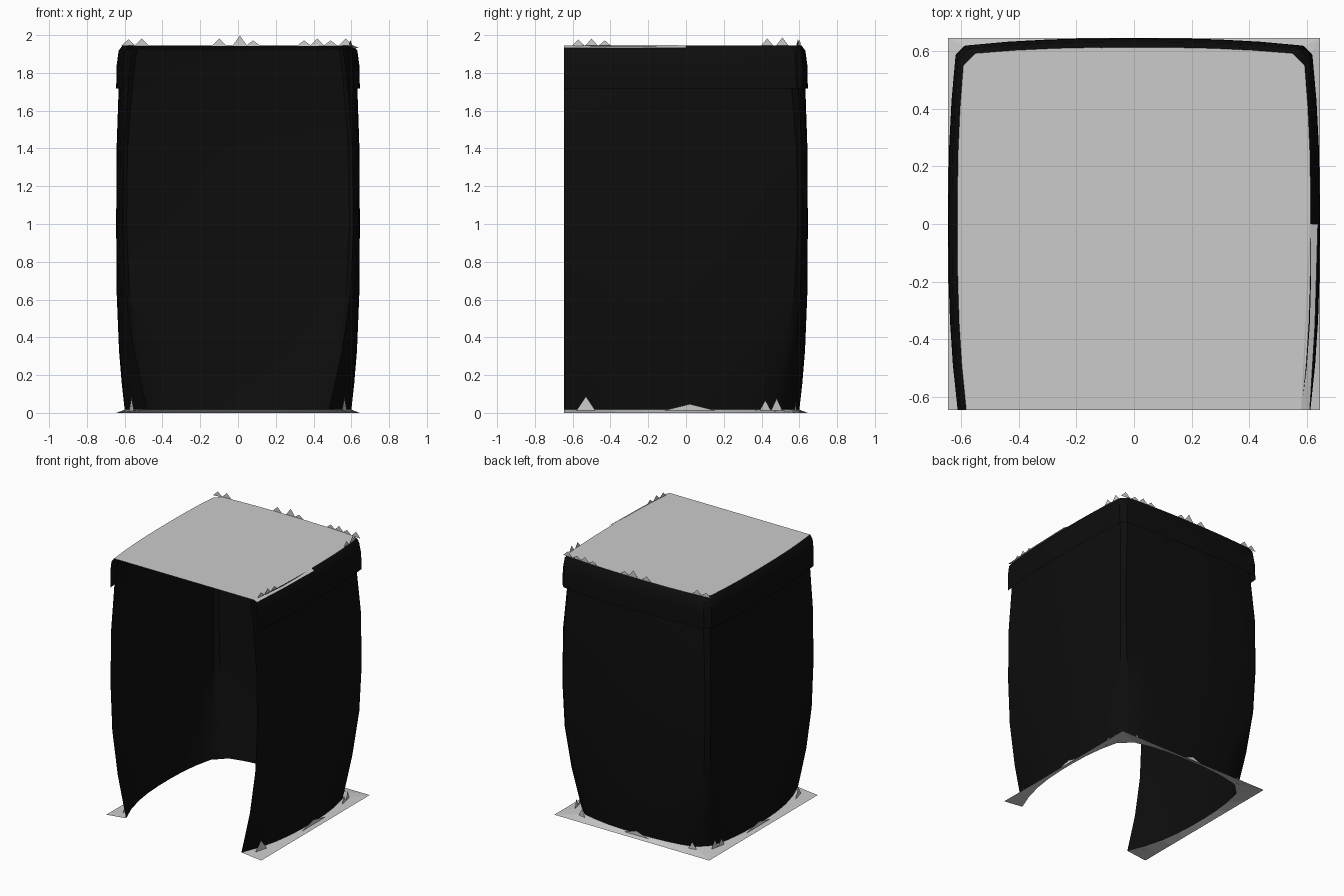
import bpy, bmesh

if "Cube" in bpy.data.objects:
    bpy.data.objects.remove(bpy.data.objects["Cube"])

H = 0.645  # half width of the square footprint
black = bpy.data.materials.new("black_cloth")
black.diffuse_color = (0.004, 0.004, 0.004, 1)
black.use_nodes = True
black.node_tree.nodes["Principled BSDF"].inputs["Base Color"].default_value = black.diffuse_color


def make_object(name, verts, faces, mat=None, smooth=False):
    mesh = bpy.data.meshes.new(name)
    bm = bmesh.new()
    vs = [bm.verts.new(v) for v in verts]
    for f in faces:
        bm.faces.new([vs[i] for i in f])
    bmesh.ops.remove_doubles(bm, verts=bm.verts, dist=0.0005)
    bm.to_mesh(mesh)
    bm.free()
    ob = bpy.data.objects.new(name, mesh)
    bpy.context.collection.objects.link(ob)
    if mat:
        mesh.materials.append(mat)
    if smooth:
        bpy.context.view_layer.objects.active = ob
        ob.select_set(True)
        bpy.ops.object.shade_smooth_by_angle(angle=0.6)
        ob.select_set(False)
    return ob


def u_ring(mid, end, k, n=8):
    """Three-sided bulging outline, open at the front, with cut back corners."""
    def bulge(t):
        return mid - (mid - end) * (abs(t) / H) ** 2.5
    ys = [-H + (k + H) * i / n for i in range(n + 1)]
    xs = [k - 2 * k * i / n for i in range(n + 1)]
    return ([(bulge(y), y) for y in ys] + [(x, bulge(x)) for x in xs]
            + [(-bulge(y), y) for y in reversed(ys)])


def loft(name, rings, **kw):
    n = len(rings[0])
    faces = [(r * n + i, r * n + i + 1, (r + 1) * n + i + 1, (r + 1) * n + i)
             for r in range(len(rings) - 1) for i in range(n - 1)]
    return make_object(name, [v for r in rings for v in r], faces, **kw)


def ring3(z, mid, end, k):
    return [(x, y, z) for x, y in u_ring(mid, end, k)]


# Draped walls: height, half width at the middle, half width at the ends
profile = [(0.02, 0.600, 0.48), (0.15, 0.615, 0.51), (0.33, 0.630, 0.55),
           (0.65, 0.643, 0.595), (1.0, 0.645, 0.61), (1.4, 0.643, 0.605),
           (1.78, 0.630, 0.575), (1.93, 0.610, 0.555)]
walls = [ring3(z, m, e, e - 0.02) for z, m, e in profile]
loft("draped_walls", walls, mat=black, smooth=True)

# Overlapping band round the top
rim = [ring3(1.72, 0.645, 0.612, 0.585), ring3(1.84, 0.643, 0.612, 0.58),
       ring3(1.92, 0.632, 0.602, 0.57), ring3(1.947, 0.613, 0.582, 0.55)]
loft("top_band", rim, mat=black, smooth=True)

# Roof sheet, with the exposed strip along the front half of the right edge
make_object("roof_sheet", rim[-1], [range(len(rim[-1]))])
make_object("roof_edge_strip",
            [(0.58, -H, 1.949), (0.61, -H, 1.936), (0.628, -0.35, 1.936),
             (0.638, 0, 1.936), (0.61, 0, 1.949)], [range(5)])

# Ground skirt from the wall foot out to the square
k = profile[0][2] - 0.02
outer = []
n = len(walls[0])
for i, (x, y, z) in enumerate(walls[0]):
    s = H / k
    if i < n // 3:
        p = (H, max(-H, y * s if y > 0 else y))
    elif i < 2 * n // 3:
        p = (x * s, H)
    else:
        p = (-H, max(-H, y * s if y > 0 else y))
    outer.append((p[0], p[1], 0.003))
loft("ground_skirt", [walls[0], outer])


# Torn shards: side, position along it, half width, peak height
def shards(name, items, base_z, mid, end):
    verts, faces = [], []
    for side, t, w, peak in items:
        for u, z in ((t - w, base_z), (t + w, base_z), (t, peak)):
            d = mid - (mid - end) * (abs(u) / H) ** 2.5
            verts.append((u, d, z) if side == "back" else
                         (d if side == "right" else -d, u, z))
        faces.append((len(verts) - 3, len(verts) - 2, len(verts) - 1))
    make_object(name, verts, faces)


shards("roof_shards",
       [("back", x, 0.04, z) for x, z in
        ((-0.58, 1.98), (-0.51, 1.985), (-0.1, 1.985), (0.01, 2.0), (0.08, 1.975),
         (0.35, 1.975), (0.42, 1.985), (0.49, 1.975), (0.57, 1.985))]
       + [("right", y, 0.035, z) for y, z in
          ((-0.57, 1.98), (-0.5, 1.985), (-0.43, 1.975), (0.43, 1.985), (0.51, 1.99))],
       1.945, 0.612, 0.582)
shards("foot_shards",
       [(s, y, w, z) for s in ("right", "left") for y, w, z in
        ((-0.53, 0.05, 0.09), (0.02, 0.14, 0.05), (0.42, 0.03, 0.07), (0.48, 0.03, 0.08))]
       + [("back", x, w, z) for x, w, z in
          ((-0.46, 0.03, 0.07), (-0.02, 0.1, 0.05), (0.46, 0.03, 0.07))],
       0.015, 0.618, 0.53)

# Centre the lowest point on the ground
low = min(v.co.z for o in bpy.data.objects for v in o.data.vertices)
for o in bpy.data.objects:
    for v in o.data.vertices:
        v.co.z -= low
